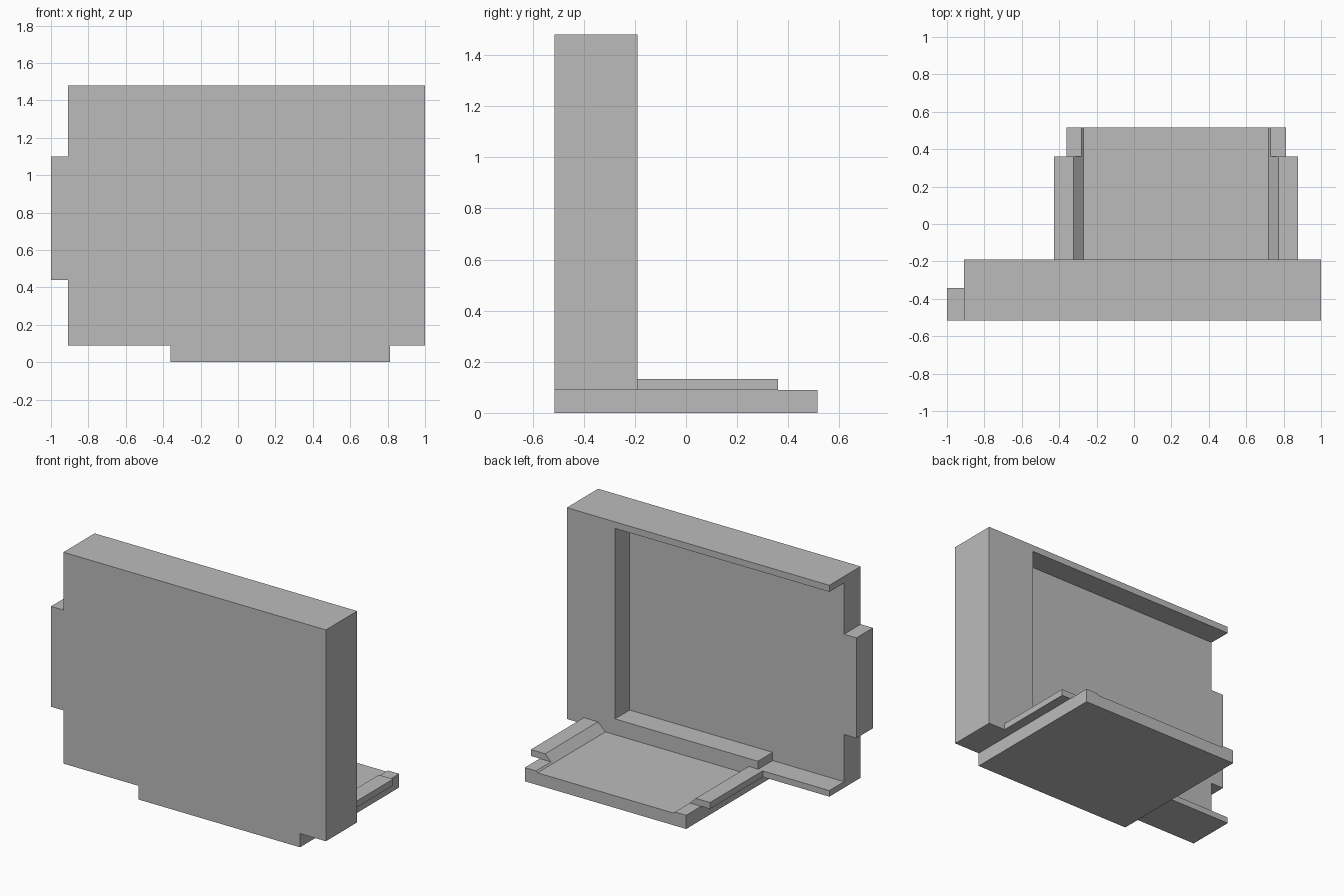
import bpy
import bmesh

cube = bpy.data.objects.get("Cube")
if cube:
    bpy.data.objects.remove(cube, do_unlink=True)

grey = bpy.data.materials.new("plain_grey")
grey.use_nodes = True
grey.diffuse_color = (0.5, 0.5, 0.5, 1)
grey.node_tree.nodes["Principled BSDF"].inputs["Base Color"].default_value = (0.5, 0.5, 0.5, 1)


def extrude_profile(name, profile, y0, y1):
    """Extrude an (x, z) outline from y0 to y1."""
    bm = bmesh.new()
    face = bm.faces.new([bm.verts.new((x, y0, z)) for x, z in profile])
    result = bmesh.ops.extrude_face_region(bm, geom=[face])
    moved = [v for v in result["geom"] if isinstance(v, bmesh.types.BMVert)]
    bmesh.ops.translate(bm, verts=moved, vec=(0, y1 - y0, 0))
    bmesh.ops.recalc_face_normals(bm, faces=bm.faces)
    mesh = bpy.data.meshes.new(name)
    bm.to_mesh(mesh)
    bm.free()
    mesh.materials.append(grey)
    obj = bpy.data.objects.new(name, mesh)
    bpy.context.collection.objects.link(obj)
    return obj


def mirrored(half, centre):
    """Complete a right-hand half outline by reflecting it across x = centre."""
    return half + [(2 * centre - x, z) for x, z in reversed(half)]


FRONT, PANEL_BACK, WALL_BACK = -0.515, -0.343, -0.19
RAIL_END, BASE_END = 0.36, 0.515
LEFT, RIGHT, BOTTOM, TOP = -0.91, 1.0, 0.09, 1.48
CENTRE = 0.225

# Front panel with the side tab
extrude_profile("front_panel", [
    (LEFT, BOTTOM), (RIGHT, BOTTOM), (RIGHT, TOP), (LEFT, TOP),
    (LEFT, 1.1), (-1, 1.1), (-1, 0.44), (LEFT, 0.44)], FRONT, PANEL_BACK)

# Rear frame: top lip, solid end and stepped bottom lip, open at one side
extrude_profile("rear_frame", [
    (LEFT, BOTTOM), (RIGHT, BOTTOM), (RIGHT, TOP), (LEFT, TOP),
    (LEFT, 1.437), (0.65, 1.437), (0.65, 0.184), (-0.39, 0.184),
    (-0.39, 0.13), (LEFT, 0.13)], PANEL_BACK, WALL_BACK)

# Foot beneath the wall, with the lower part of the wall closing the trough
extrude_profile("wall_foot", mirrored([(0.812, 0), (0.812, BOTTOM)], CENTRE),
                FRONT, WALL_BACK)

# Base trough with overhanging, sloped rails
extrude_profile("railed_base", mirrored([
    (0.812, 0), (0.812, BOTTOM), (0.877, BOTTOM), (0.877, 0.132),
    (0.773, 0.132), (0.72, 0.08)], CENTRE), WALL_BACK, RAIL_END)

# Low end of the base, beyond the rails
extrude_profile("base_end", mirrored([
    (0.812, 0), (0.812, BOTTOM), (0.73, BOTTOM), (0.72, 0.08)], CENTRE),
    RAIL_END, BASE_END)
